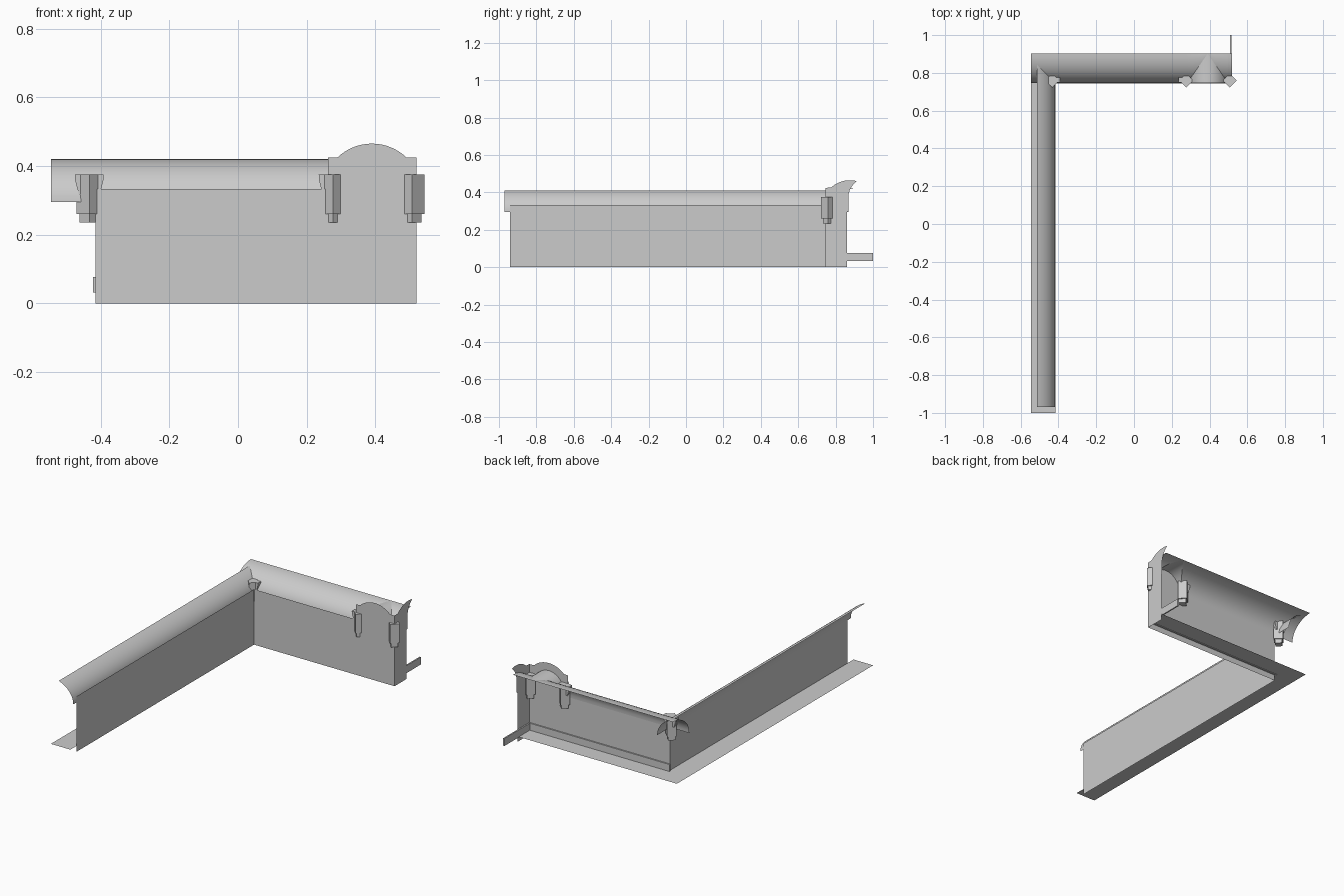
import bpy, bmesh
from math import sin, cos, acos, pi, radians

if "Cube" in bpy.data.objects:
    bpy.data.objects.remove(bpy.data.objects["Cube"])

XW, YW, XE = -0.415, 0.745, 0.52      # left wall, back wall, right return planes
Z0, DEPTH, RISE = 0.295, 0.155, 0.125  # cove springing, depth, height
AX, AR = 0.39, 0.108                   # lunette vault centre and half width
FZ = 0.035                             # floor height


def make(name, verts, faces, smooth=False):
    me = bpy.data.meshes.new(name)
    me.from_pydata([tuple(v) for v in verts], [], faces)
    ob = bpy.data.objects.new(name, me)
    bpy.context.collection.objects.link(ob)
    bm = bmesh.new()
    bm.from_mesh(me)
    bmesh.ops.remove_doubles(bm, verts=bm.verts, dist=1e-5)
    for f in bm.faces:
        f.smooth = smooth
    bm.to_mesh(me)
    bm.free()
    return ob


def panel(name, pts):
    return make(name, pts, [list(range(len(pts)))])


def grid(name, rows):
    n = len(rows[0])
    faces = [(i*n+j, i*n+j+1, (i+1)*n+j+1, (i+1)*n+j)
             for i in range(len(rows)-1) for j in range(n-1)]
    return make(name, [p for r in rows for p in r], faces, True)


def cove(t):
    return DEPTH*(1-cos(t)) + 0.002, Z0 + RISE*sin(t)


# floor strip following the L, a little above the wall foot
panel("floor", [(-0.545, -1, FZ), (XW, -1, FZ), (XW, YW, FZ), (XE, YW, FZ),
                (XE, 0.865, FZ), (-0.545, 0.865, FZ)])

# long left wall
panel("left_wall", [(XW, -0.94, 0), (XW, YW, 0), (XW, YW, 0.333), (XW, -0.94, 0.333)])

# back wall with arched top at its right end
R, cz = 0.145, 0.32
arch = [(AX+R*sin(a), YW, cz+R*cos(a))
        for a in [radians(43.5-87*i/16) for i in range(17)]]
panel("back_wall", [(XW, YW, 0), (XE, YW, 0), (XE, YW, 0.424)] + arch
      + [(0.262, YW, 0.424), (0.262, YW, 0.333), (XW, YW, 0.333)])

# short return wall, its arch broken off by the vault curve
rarch = [(XE, 0.875+R*sin(a), cz+R*cos(a))
         for a in [radians(15-58*i/10) for i in range(11)]]
panel("return_wall", [(XE, YW, 0), (XE, 0.86, 0), (XE, 0.86, 0.295), (XE, 0.868, 0.3),
                      (XE, 0.868, 0.385), (XE, 0.876, 0.415), (XE, 0.892, 0.44)] + rarch
      + [(XE, YW, 0.424)])

# left cove, running past the corner
arc = [cove(radians(68*i/12)) for i in range(13)]
grid("left_cove", [[(XW-d, y, z) for d, z in arc] for y in (-0.97, 0.87)])

# back cove, opened where the lunette vault enters
xs = [-0.545, XW, 0.0, AX-AR-0.001] + [AX-AR*cos(pi*i/20) for i in range(21)] + [XE]
rows = []
for x in xs:
    t0 = acos(min(1, abs(x-AX)/AR))
    rows.append([(x, YW+d, z) for d, z in
                 [cove(t0+(pi/2-t0)*j/12) for j in range(13)]])
grid("back_cove", rows)

# lunette vault from the wall back to its groins in the cove
rows = []
for i in range(21):
    a = pi*i/20
    d, z = cove(min(a, pi-a))
    x = AX-AR*cos(a)
    rows.append([(x, YW+0.001, z), (x, YW+d, z)])
grid("lunette_vault", rows)

# skirting strip on the room side, ending in a loose stub
path_o = [(-0.422, YW+0.006), (0.516, YW+0.006), (0.516, 1.0)]
path_i = [(-0.422, YW+0.014), (0.508, YW+0.014), (0.508, 1.0)]
loop = path_o + path_i[::-1]
n = len(loop)
make("skirting", [(x, y, 0.032) for x, y in loop] + [(x, y, 0.077) for x, y in loop],
     [list(range(n))[::-1], list(range(n, 2*n))]
     + [(i, (i+1) % n, n+(i+1) % n, n+i) for i in range(n)])


# diamond corbels with a smaller foot
def corbel(name, cx, cy, r=0.037):
    levels = [(0.235, 0.76*r), (0.26, 0.76*r), (0.26, r), (0.375, r)]
    verts, faces = [], []
    for z, s in levels:
        verts += [(cx+s, cy, z), (cx, cy+s, z), (cx-s, cy, z), (cx, cy-s, z)]
    for k in range(3):
        for i in range(4):
            j = (i+1) % 4
            faces.append((4*k+i, 4*k+j, 4*k+4+j, 4*k+4+i))
    faces += [(3, 2, 1, 0), (12, 13, 14, 15)]
    make(name, verts, faces)


# curved springer beside a corbel
def springer(name, cx, cy, side):
    prof = [(0.01, 0.375), (0.042, 0.375), (0.041, 0.358), (0.035, 0.335),
            (0.03, 0.318), (0.01, 0.318)]
    m = len(prof)
    verts = [(cx+side*d, cy+o, z) for o in (-0.012, 0.016) for d, z in prof]
    make(name, verts, [list(range(m)), list(range(2*m-1, m-1, -1))]
         + [(i, m+i, m+(i+1) % m, (i+1) % m) for i in range(m)])


for label, cx in (("corner", -0.433), ("middle", 0.277), ("end", 0.506)):
    corbel(label + "_corbel", cx, 0.760)
    if label != "end":
        springer(label + "_springer", cx, 0.760, -1)
springer("corner_springer_right", -0.433, 0.760, 1)
